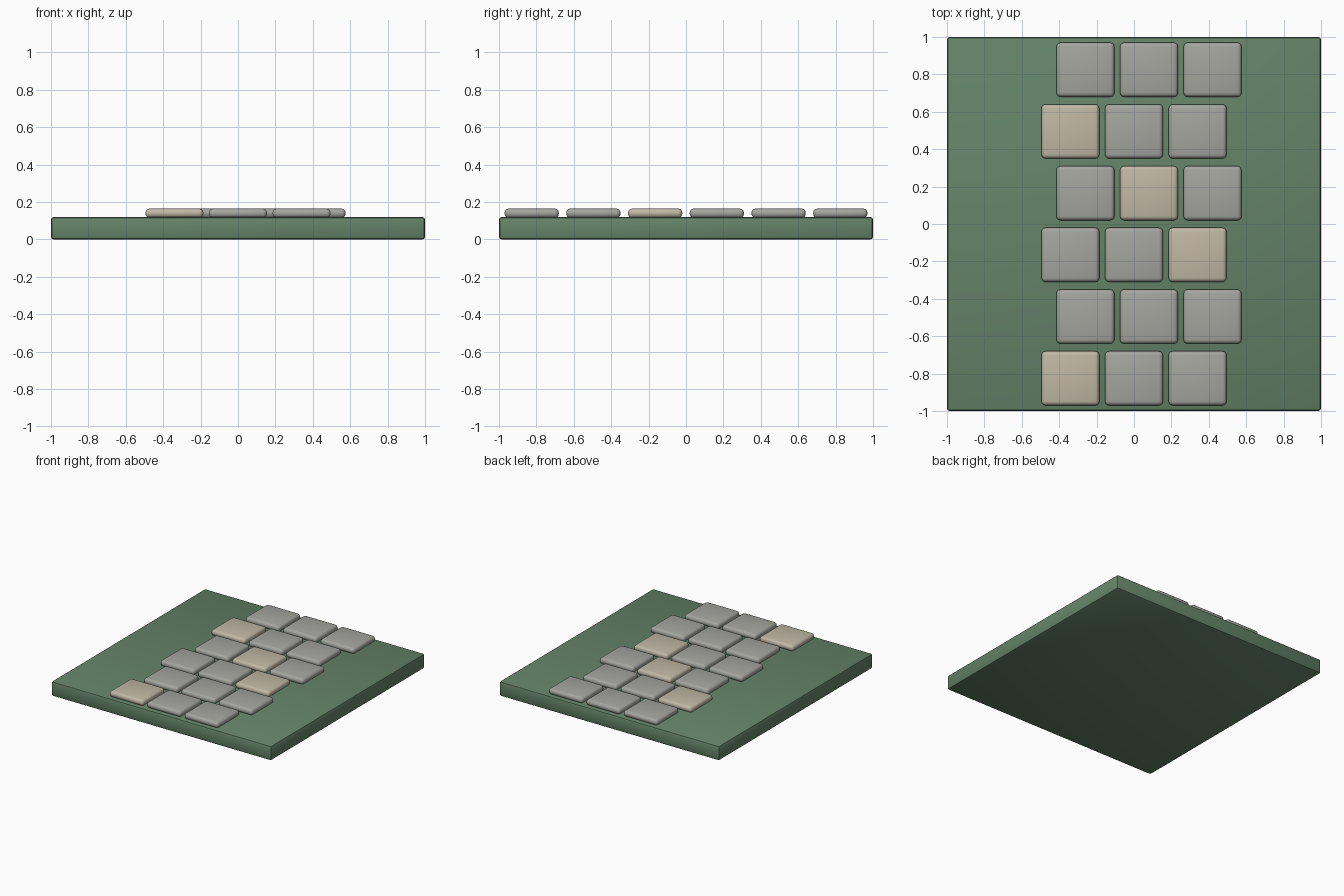
import bpy

if "Cube" in bpy.data.objects:
    bpy.data.objects.remove(bpy.data.objects["Cube"])


def material(name, color):
    m = bpy.data.materials.new(name)
    m.diffuse_color = (*color, 1)
    m.use_nodes = True
    m.node_tree.nodes["Principled BSDF"].inputs["Base Color"].default_value = m.diffuse_color
    return m


def rounded_box(name, center, size, radius, segments, mat):
    bpy.ops.mesh.primitive_cube_add(size=1, location=center)
    ob = bpy.context.object
    ob.name = name
    ob.scale = size
    bpy.ops.object.transform_apply(location=False, rotation=False, scale=True)
    bevel = ob.modifiers.new("round_edges", "BEVEL")
    bevel.width = radius
    bevel.segments = segments
    bpy.ops.object.modifier_apply(modifier=bevel.name)
    bpy.ops.object.shade_smooth_by_angle()
    ob.data.materials.append(mat)
    return ob


grass = material("grass", (0.13, 0.23, 0.14))
stone = material("stone", (0.38, 0.38, 0.35))
sandstone = material("sandstone", (0.53, 0.48, 0.38))

# Lawn slab
rounded_box("lawn_slab", (0, 0, 0.06), (2, 2, 0.12), 0.015, 2, grass)

# Paving stones: alternate rows step sideways, every fourth diagonal is pale
for row in range(6):
    for col in range(3):
        x = (col - 1) * 0.34 + (row % 2) * 0.08
        y = (row - 2.5) * 0.33
        mat = sandstone if (row + col) % 4 == 0 else stone
        rounded_box(f"paving_stone_{row}_{col}", (x, y, 0.14),
                    (0.31, 0.29, 0.05), 0.022, 3, mat)
